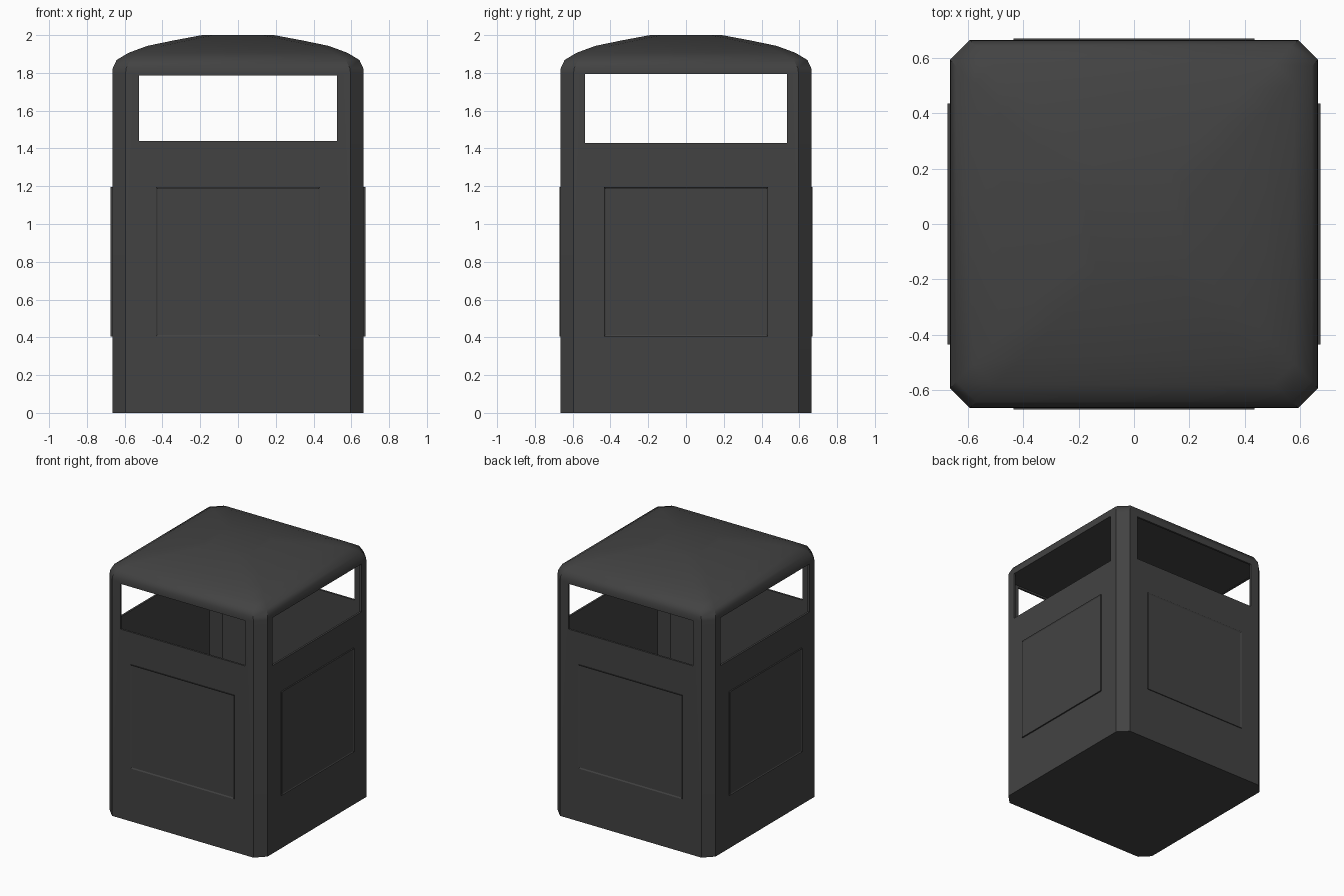
import bpy, bmesh, math
from mathutils import Matrix

if "Cube" in bpy.data.objects:
    bpy.data.objects.remove(bpy.data.objects["Cube"])

mat = bpy.data.materials.new("dark_grey")
mat.diffuse_color = (0.055, 0.055, 0.055, 1)
mat.use_nodes = True
mat.node_tree.nodes["Principled BSDF"].inputs["Base Color"].default_value = mat.diffuse_color


def make_object(name, bm):
    bmesh.ops.recalc_face_normals(bm, faces=bm.faces)
    me = bpy.data.meshes.new(name)
    bm.to_mesh(me)
    bm.free()
    me.materials.append(mat)
    ob = bpy.data.objects.new(name, me)
    bpy.context.collection.objects.link(ob)
    return ob


def loft(name, rings):
    """Stack chamfered squares given as (half size, chamfer, z)."""
    bm = bmesh.new()
    loops = []
    for h, c, z in rings:
        k = h - c
        pts = [(h, -k), (h, k), (k, h), (-k, h), (-h, k), (-h, -k), (-k, -h), (k, -h)]
        loops.append([bm.verts.new((x, y, z)) for x, y in pts])
    for a, b in zip(loops, loops[1:]):
        for i in range(8):
            j = (i + 1) % 8
            bm.faces.new((a[i], a[j], b[j], b[i]))
    bm.faces.new(loops[0][::-1])
    bm.faces.new(loops[-1])
    return make_object(name, bm)


def box(name, sx, sy, z0, z1):
    bm = bmesh.new()
    bmesh.ops.create_cube(bm, size=1, matrix=Matrix.Translation((0, 0, (z0 + z1) / 2))
                          @ Matrix.Diagonal((sx, sy, z1 - z0, 1)))
    return make_object(name, bm)


def cut(target, cutter):
    mod = target.modifiers.new("cut", 'BOOLEAN')
    mod.operation = 'DIFFERENCE'
    mod.solver = 'EXACT'
    mod.object = cutter
    bpy.context.view_layer.objects.active = target
    bpy.ops.object.modifier_apply(modifier=mod.name)
    bpy.data.objects.remove(cutter)


# Bin body with chamfered corners and domed roof
body = loft("bin_body", [
    (0.665, 0.070, 0.0), (0.665, 0.070, 1.80), (0.663, 0.071, 1.825),
    (0.643, 0.073, 1.868), (0.58, 0.075, 1.906), (0.48, 0.080, 1.943),
    (0.34, 0.075, 1.972), (0.19, 0.060, 2.0)])

# Hollow inside and the openings on all four sides
cut(body, loft("cavity", [(0.65, 0.064, 0.02), (0.65, 0.064, 1.798)]))
cut(body, box("front_back_opening", 1.05, 2.0, 1.44, 1.785))
cut(body, box("side_opening", 2.0, 1.07, 1.43, 1.795))
bpy.ops.object.select_all(action='DESELECT')
body.select_set(True)
bpy.context.view_layer.objects.active = body
bpy.ops.object.shade_smooth_by_angle(angle=math.radians(36))


# Thin wall panels with a narrow raised rim
def panel(name, angle, depth):
    bm = bmesh.new()
    bmesh.ops.create_cube(bm, size=1, matrix=Matrix.Translation((0.655 + depth / 2, 0, 0.8))
                          @ Matrix.Diagonal((0.01 + depth - 0.01, 0.87, 0.79, 1)))
    bm.faces.ensure_lookup_table()
    face = max(bm.faces, key=lambda f: f.calc_center_median().x)
    bmesh.ops.inset_region(bm, faces=[face], thickness=0.012)
    bmesh.ops.translate(bm, verts=face.verts, vec=(-0.005, 0, 0))
    bmesh.ops.rotate(bm, verts=bm.verts, matrix=Matrix.Rotation(angle, 3, 'Z'))
    make_object(name, bm)


for i, side in enumerate(("right", "back", "left", "front")):
    panel(side + "_panel", i * math.pi / 2, 0.02 if i % 2 == 0 else 0.016)
